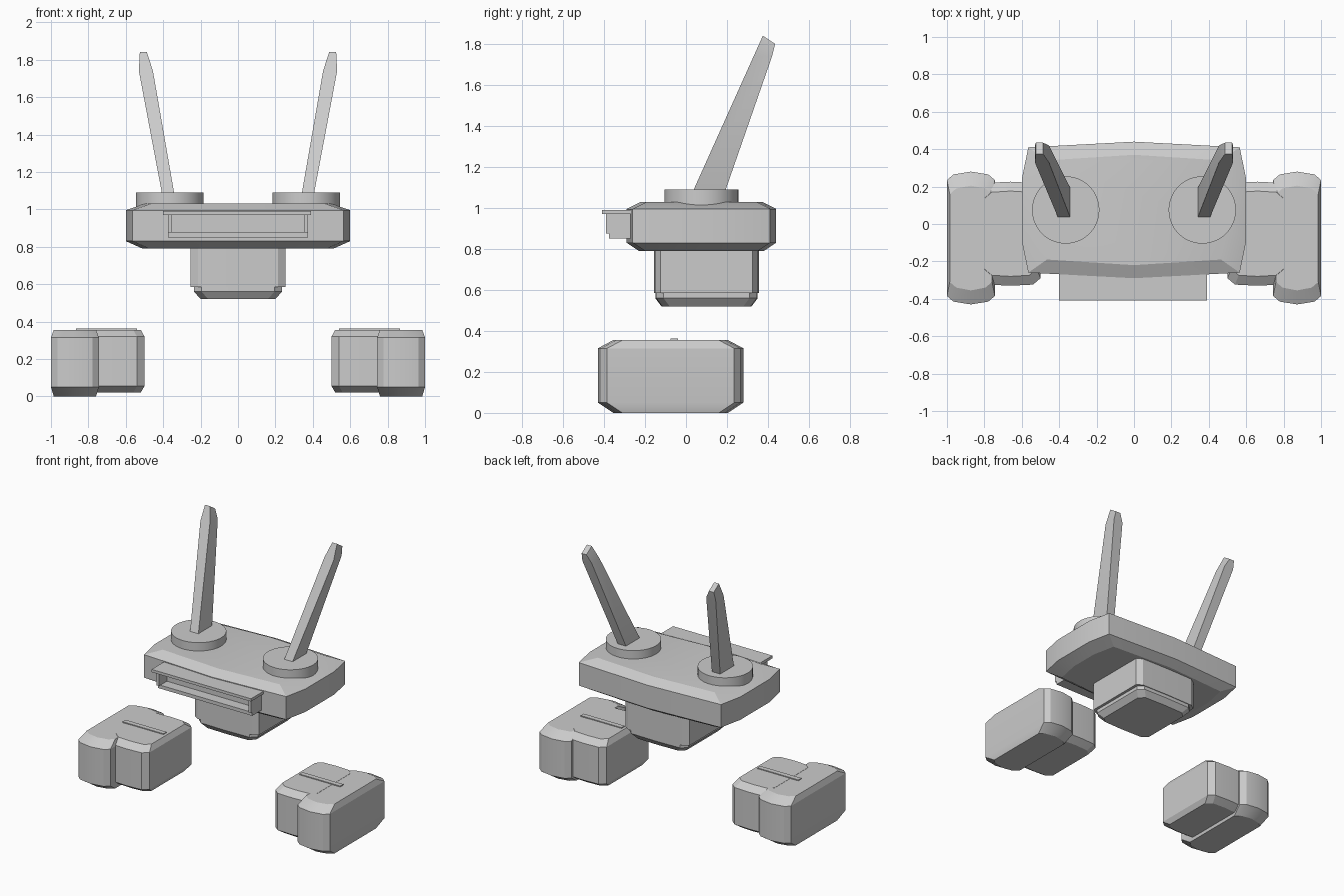
import bpy
import bmesh
from math import radians

cube = bpy.data.objects.get("Cube")
if cube:
    bpy.data.objects.remove(cube)

grey = bpy.data.materials.new("plain_grey")
grey.use_nodes = True
GREY = (0.6, 0.6, 0.6, 1)
grey.diffuse_color = GREY
grey.node_tree.nodes["Principled BSDF"].inputs["Base Color"].default_value = GREY


def finish(name, bm, smooth=30):
    bmesh.ops.recalc_face_normals(bm, faces=bm.faces)
    mesh = bpy.data.meshes.new(name)
    bm.to_mesh(mesh)
    bm.free()
    mesh.materials.append(grey)
    ob = bpy.data.objects.new(name, mesh)
    bpy.context.collection.objects.link(ob)
    bpy.ops.object.select_all(action="DESELECT")
    ob.select_set(True)
    bpy.context.view_layer.objects.active = ob
    bpy.ops.object.shade_smooth_by_angle(angle=radians(smooth))
    return ob


def loft(name, rings, smooth=20):
    """Skin a stack of equal-sized rings and cap both ends."""
    bm = bmesh.new()
    loops = [[bm.verts.new(p) for p in ring] for ring in rings]
    n = len(loops[0])
    for a, b in zip(loops, loops[1:]):
        for i in range(n):
            j = (i + 1) % n
            bm.faces.new((a[i], a[j], b[j], b[i]))
    bm.faces.new(loops[0])
    bm.faces.new(loops[-1])
    return finish(name, bm, smooth)


def outline(cx, cy, z, hx, hy, nx, ny, bulge):
    """Block outline with nipped corners and softly bowed ends."""
    quarter = [(hx, hy - ny), (hx - nx, hy - bulge)]
    pts = quarter + [(0, hy)]
    pts += [(-x, y) for x, y in reversed(quarter)]
    pts += [(-x, -y) for x, y in pts]
    return [(cx + x, cy + y, z) for x, y in pts]


def block(name, cx, cy, hx, hy, nip, levels):
    """Levels are (height, inset in x, inset in y)."""
    return loft(name, [outline(cx, cy, z, hx - dx, hy - dy, *nip)
                       for z, dx, dy in levels])


def box(name, x0, x1, y0, y1, z0, z1):
    return loft(name, [[(x0, y0, z), (x1, y0, z), (x1, y1, z), (x0, y1, z)]
                       for z in (z0, z1)])


# Main body and the block hanging beneath it
block("body", 0, 0.075, 0.6, 0.365, (0.035, 0.2, 0.03),
      [(0.79, 0.09, 0.06), (0.83, 0, 0), (0.995, 0, 0), (1.03, 0.1, 0.07)])
block("lower_block", 0, 0.1, 0.255, 0.255, (0.04, 0.03, 0.004),
      [(0.585, 0, 0), (0.8, 0, 0)])
block("lower_cap", 0, 0.1, 0.235, 0.25, (0.04, 0.04, 0.004),
      [(0.52, 0.035, 0.03), (0.56, 0, 0), (0.59, 0, 0)])

# Front slot: top lip, side posts, sill and recessed back
box("slot_lip", -0.4, 0.39, -0.41, -0.2, 0.97, 0.99)
box("slot_sill", -0.375, 0.375, -0.375, -0.2, 0.85, 0.875)
box("slot_back", -0.36, 0.36, -0.3, -0.2, 0.87, 0.975)
for side, s in (("left", 1), ("right", -1)):
    a, b = sorted((s * 0.355, s * 0.375))
    box(side + "_slot_post", a, b, -0.39, -0.2, 0.875, 0.975)

for side, s in (("left", 1), ("right", -1)):
    # Round antenna mount
    bm = bmesh.new()
    bmesh.ops.create_cone(bm, cap_ends=True, segments=48, radius1=0.18,
                          radius2=0.18, depth=0.08)
    bmesh.ops.translate(bm, verts=bm.verts, vec=(s * 0.365, 0.075, 1.05))
    finish(side + "_antenna_mount", bm)

    # Leaning antenna blade, tapered and cut at the tip
    sections = [(0.335, 0.40, 0.02, 0.18, 1.05, 1.05),
                (0.455, 0.53, 0.33, 0.42, 1.74, 1.74),
                (0.487, 0.525, 0.375, 0.435, 1.84, 1.80)]
    loft(side + "_antenna",
         [[(s * x0, y0, zf), (s * x1, y0, zf), (s * x1, y1, zb), (s * x0, y1, zb)]
          for x0, x1, y0, y1, zf, zb in sections])

    # Floating hand: outer and inner blocks with a raised ridge on top
    block(side + "_outer_hand", s * 0.872, -0.075, 0.128, 0.355,
          (0.035, 0.045, 0.015),
          [(0, 0.015, 0.075), (0.05, 0, 0), (0.315, 0, 0), (0.355, 0.015, 0.075)])
    block(side + "_inner_hand", s * 0.66, -0.052, 0.16, 0.278,
          (0.04, 0.04, 0.006),
          [(0.02, 0.02, 0.05), (0.055, 0, 0), (0.32, 0, 0), (0.356, 0.02, 0.05)])
    a, b = sorted((s * 0.54, s * 0.865))
    box(side + "_hand_ridge", a, b, -0.075, -0.04, 0.34, 0.362)
